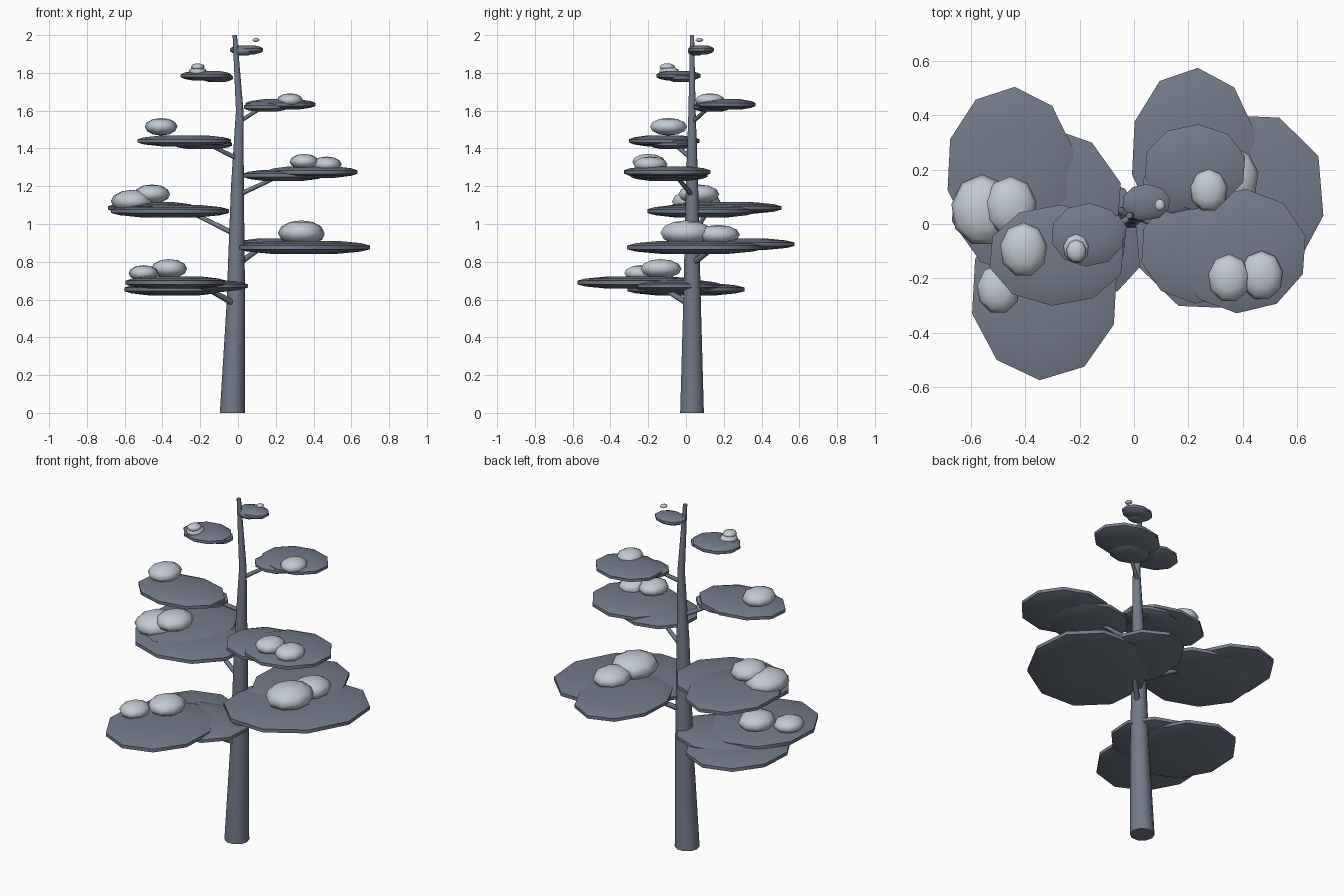
import bpy, bmesh, math
from mathutils import Vector, Matrix

if "Cube" in bpy.data.objects:
    bpy.data.objects.remove(bpy.data.objects["Cube"])


def material(name, *rgb):
    m = bpy.data.materials.new(name)
    m.diffuse_color = (*rgb, 1)
    m.use_nodes = True
    m.node_tree.nodes["Principled BSDF"].inputs["Base Color"].default_value = m.diffuse_color
    return m


slate = material("slate", .17, .195, .25)
pale = material("pale_snow", .54, .59, .65)


def finish(name, bm, angle, mat):
    bmesh.ops.recalc_face_normals(bm, faces=bm.faces)
    me = bpy.data.meshes.new(name)
    bm.to_mesh(me)
    bm.free()
    me.materials.append(mat)
    ob = bpy.data.objects.new(name, me)
    bpy.context.collection.objects.link(ob)
    bpy.ops.object.select_all(action='DESELECT')
    ob.select_set(True)
    bpy.context.view_layer.objects.active = ob
    bpy.ops.object.shade_smooth_by_angle(angle=math.radians(angle))


def loft(name, rings, angle):
    """Skin a list of closed rings of points, capping both ends."""
    bm = bmesh.new()
    vs = [[bm.verts.new(p) for p in ring] for ring in rings]
    n = len(vs[0])
    for a, b in zip(vs, vs[1:]):
        for i in range(n):
            j = (i + 1) % n
            bm.faces.new((a[i], a[j], b[j], b[i]))
    bm.faces.new(vs[0])
    bm.faces.new(vs[-1])
    finish(name, bm, angle, slate)


def ellipse(x, y, z, rx, ry, n, phase=0.0, rot=0.0):
    turn = Matrix.Rotation(math.radians(rot), 3, 'Z')
    ts = [2 * math.pi * i / n + phase for i in range(n)]
    return [Vector((x, y, z)) + turn @ Vector((rx * math.cos(t), ry * math.sin(t), 0)) for t in ts]


def pad(name, z, x, y, rx, ry, rot=0.0):
    """Thin ten-sided lens of foliage."""
    t = 0.022 + 0.045 * min(rx, ry)
    half = [(1, 0.28), (0.86, 0.62), (0.5, 0.95)]
    prof = [(k, -h) for k, h in reversed(half)] + half
    loft(name, [ellipse(x, y, z + h * t, rx * 1.02 * k, ry * 1.02 * k, 10, 0.25, rot)
                for k, h in prof], 45)


def snow(name, x, y, r, z):
    """Flattened rounded lump."""
    bm = bmesh.new()
    bmesh.ops.create_uvsphere(bm, u_segments=9, v_segments=6, radius=r)
    for v in bm.verts:
        v.co = Vector((x + v.co.x, y + v.co.y * 1.15, z + v.co.z * 0.53))
    finish(name, bm, 75, pale)


def branch(name, a, b, r):
    q = (b - a).to_track_quat('Z', 'Y')
    loft(name, [[p + q @ c for c in ellipse(0, 0, 0, s, s, 6)]
                for p, s in ((a, r), (b, r * 0.75))], 65)


# Tapered, gently bent trunk: height, x offset, radius
trunk = [(0, -.03, .066), (.55, -.012, .05), (1.2, -.003, .034), (1.6, .009, .02), (2, -.017, .0115)]
loft("trunk", [ellipse(x, .032, z, r, r, 10) for z, x, r in trunk], 50)

# Tiers: height, pads (x, y, rx, ry[, rotation]), snow caps (x, y, radius, lift above pad)
tiers = [
    (.69, [(-.33, -.25, .27, .32), (-.2, -.05, .255, .23), (-.34, 0, .265, .305)],
     [(-.5, -.24, .08, .05), (-.365, -.135, .097, .073)]),
    (.893, [(.22, .26, .23, .31), (.35, .045, .39, .32, 50)],
     [(.335, 0, .125, .06), (.36, .17, .1, .05)]),
    (1.085, [(-.455, .2, .235, .3), (-.36, .08, .315, .28)],
     [(-.56, .05, .115, .035), (-.455, .065, .097, .073)]),
    (1.275, [(.395, -.1, .24, .225), (.24, -.09, .215, .2)],
     [(.35, -.2, .078, .055), (.47, -.19, .08, .04)]),
    (1.44, [(-.285, -.115, .25, .183)], [(-.407, -.095, .088, .075)]),
    (1.633, [(.225, .21, .187, .155)], [(.275, .125, .07, .022)]),
    (1.785, [(-.17, -.04, .135, .115)], [(-.213, -.09, .048, .022), (-.213, -.1, .037, .046)]),
    (1.922, [(.045, .08, .088, .066)], [(.095, .07, .019, .052)]),
]
for i, (z, pads, caps) in enumerate(tiers, 1):
    x, y, rx, ry = pads[0]
    # Small tiers get a smaller lobe reaching back towards the trunk
    if len(pads) == 1:
        pads.append((x * .65, y * .65, rx * .62, ry * .62))
    for j, p in enumerate(pads):
        pad(f"foliage_pad_{i}_{j + 1}", z - .018 * j * min(1, rx * 4), *p)
    for j, (cx, cy, r, lift) in enumerate(caps, 1):
        snow(f"snow_cap_{i}_{j}", cx, cy, r, z + lift)
    # Branch rising from the trunk into the larger tiers
    if i < 7:
        end = Vector((x * .6, y * .6, z - .012))
        root = Vector((0, .032, end.z - .45 * end.xy.length))
        branch(f"branch_{i}", root, end, .018 - .001 * i)
